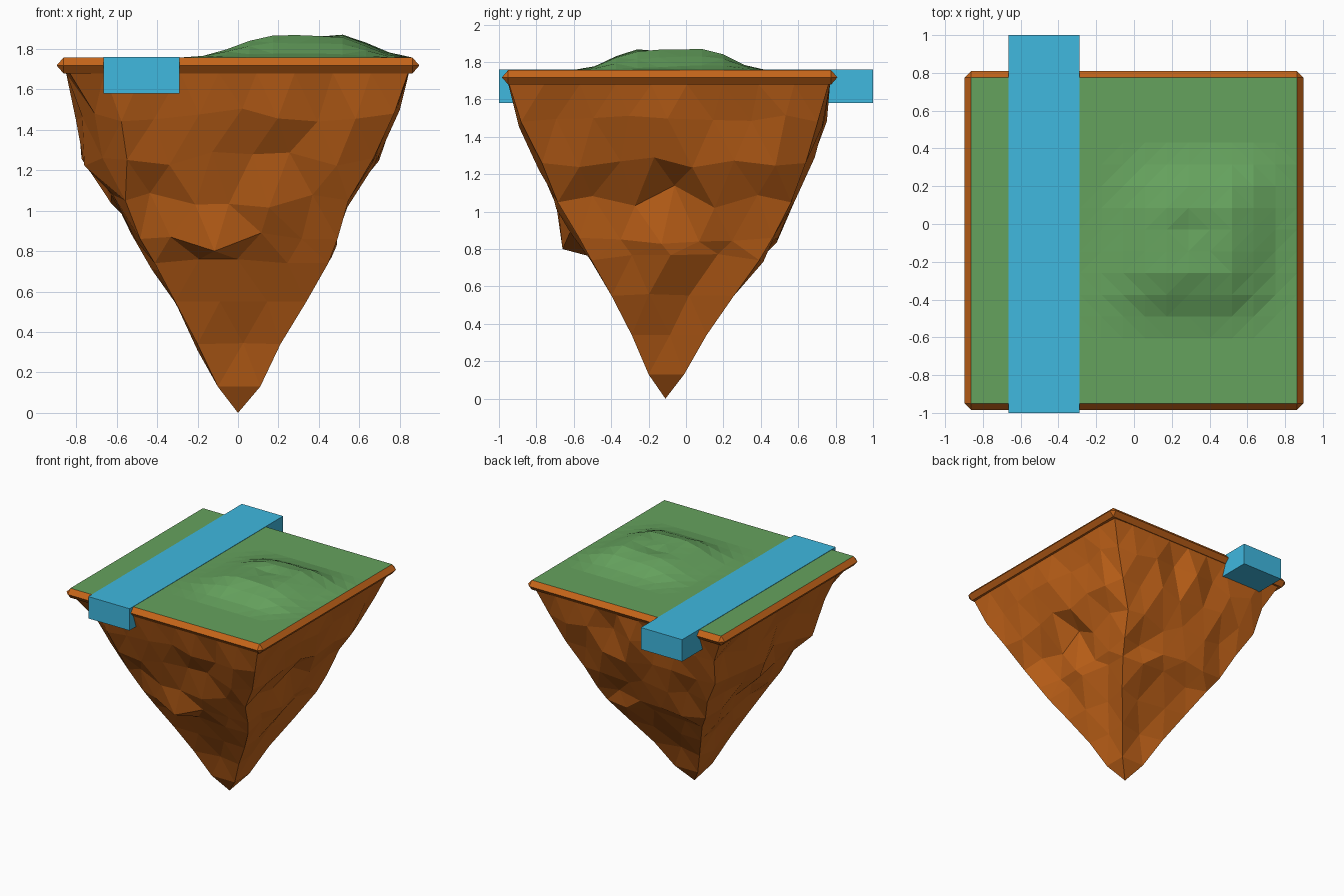
import bpy, bmesh, random

if "Cube" in bpy.data.objects:
    bpy.data.objects.remove(bpy.data.objects["Cube"])

random.seed(11)


def make(name, bm, color):
    bmesh.ops.recalc_face_normals(bm, faces=bm.faces)
    me = bpy.data.meshes.new(name)
    bm.to_mesh(me)
    bm.free()
    mat = bpy.data.materials.new(name + "_colour")
    mat.diffuse_color = (*color, 1)
    mat.use_nodes = True
    mat.node_tree.nodes["Principled BSDF"].inputs["Base Color"].default_value = mat.diffuse_color
    me.materials.append(mat)
    ob = bpy.data.objects.new(name, me)
    bpy.context.collection.objects.link(ob)
    return ob


# Rock: inverted pyramid, level k has k segments per side
Z = [0, .13, .34, .55, .74, .86, 1.05, 1.26, 1.48, 1.68]
XL = [0, -.10, -.20, -.32, -.43, -.52, -.62, -.76, -.79, -.85]
XR = [0, .11, .21, .34, .45, .50, .56, .69, .79, .845]
YF = [-.11, -.20, -.29, -.40, -.51, -.58, -.70, -.79, -.90, -.95]
YB = [-.11, -.01, .11, .26, .40, .48, .59, .68, .74, .77]
RAMP = [0, 0, 0, .1, .2, .4, .7, 1, .9, .2]     # how far corners are worn, by level
WORN = [.09, .02, .04, .06]                      # by corner, from front left
N = len(Z) - 1
# (side, level, index): (push outwards, raise)
LEDGE = {(0, 5, 1): (.03, .01), (0, 5, 2): (.08, -.06), (0, 5, 3): (.04, .03),
         (0, 5, 4): (-.01, 0), (0, 4, 1): (0, .02), (0, 4, 2): (0, .02),
         (0, 4, 3): (0, .0), (0, 3, 1): (-.01, 0), (0, 3, 2): (-.01, 0),
         (1, 7, 3): (.0, .03), (1, 6, 3): (-.05, .09)}
SIGNS = [(1, 1), (-1, 1), (-1, -1), (1, -1)]
OUT = [(0, -1), (1, 0), (0, 1), (-1, 0)]
bm = bmesh.new()
rings = [[bm.verts.new((0, YF[0], 0))]]
for k in range(1, N + 1):
    corners = [(XL[k], YF[k]), (XR[k], YF[k]), (XR[k], YB[k]), (XL[k], YB[k])]
    ring = []
    for s in range(4):
        a, b, o = corners[s], corners[(s + 1) % 4], OUT[s]
        w = RAMP[k] * WORN[s]
        ring.append(bm.verts.new((a[0] + SIGNS[s][0] * w, a[1] + SIGNS[s][1] * w, Z[k])))
        for j in range(1, k):
            t, d, dz = j / k, 0, 0
            if k < N:
                d, dz = LEDGE.get((s, k, j), (random.uniform(-.06, .015),
                                              random.uniform(-.04, .04)))
                t += random.uniform(-.12, .12) / k
            ring.append(bm.verts.new((a[0] + (b[0] - a[0]) * t + o[0] * d,
                                      a[1] + (b[1] - a[1]) * t + o[1] * d, Z[k] + dz)))
    rings.append(ring)
for k in range(1, N + 1):
    lo, hi = rings[k - 1], rings[k]
    for s in range(4):
        up = lambda j: hi[(s * k + j) % len(hi)]
        dn = lambda j: lo[(s * (k - 1) + j) % len(lo)]
        for j in range(k):
            bm.faces.new((up(j), up(j + 1), dn(j)))
            if j < k - 1:
                bm.faces.new((dn(j), up(j + 1), dn(j + 1)))
ROCK = (.56, .13, .01)
make("rock", bm, ROCK)

# Rim: pointed band around the top edge with clipped corners
bm = bmesh.new()
CY, H, G = -.0875, .863, .034
QUADS = [(-1, -1), (1, -1), (1, 1), (-1, 1)]


def square(h, z):
    return [bm.verts.new((sx * h, CY + sy * h, z)) for sx, sy in QUADS]


inner, low, top = square(H - .05, 1.679), square(H, 1.679), square(H, 1.757)
mid = []                                   # two points per corner
for i, (sx, sy) in enumerate(QUADS):
    pair = [(sx * (H + G), sy * H), (sx * H, sy * (H + G))]
    if i % 2:
        pair.reverse()
    mid += [bm.verts.new((x, CY + y, 1.718)) for x, y in pair]
for i in range(4):
    n = (i + 1) % 4
    bm.faces.new((inner[i], inner[n], low[n], low[i]))
    for loop in (low, top):
        bm.faces.new((loop[i], loop[n], mid[2 * n], mid[2 * i + 1]))
        bm.faces.new((loop[i], mid[2 * i], mid[2 * i + 1]))
make("rim", bm, ROCK)


# Grass: flat grid with a low hill, dipped behind its front ridge
def ease(t):
    t = max(0, min(1, t))
    return t * t * (3 - 2 * t)


def hill(x, y):
    u = x - .12 * y                        # hill leans to the back right
    fx = ease((u + .22) / .46) * ease((.85 - u) / .36)
    fy = ease((y + .58) / .34) * ease((.42 - y) / .34)
    dip = .03 * max(0, 1 - abs(x - .3) / .22) * max(0, 1 - abs(y + .03) / .2)
    return .115 * fx * fy - dip


bm = bmesh.new()
bmesh.ops.create_grid(bm, x_segments=15, y_segments=15, size=H)
for v in bm.verts:
    v.co.y += CY
    v.co.z = 1.757 + hill(v.co.x, v.co.y) * random.uniform(.92, 1.02)
bmesh.ops.triangulate(bm, faces=bm.faces)
grass = make("grass", bm, (.13, .36, .11))
if grass.data.polygons[0].normal.z < 0:
    grass.data.flip_normals()

# River: box running across the island
bm = bmesh.new()
bmesh.ops.create_cube(bm, size=1)
for v in bm.verts:
    v.co.x = -.477 + v.co.x * .376
    v.co.y *= 2
    v.co.z = 1.67 + v.co.z * .18
make("river", bm, (.05, .48, .74))
